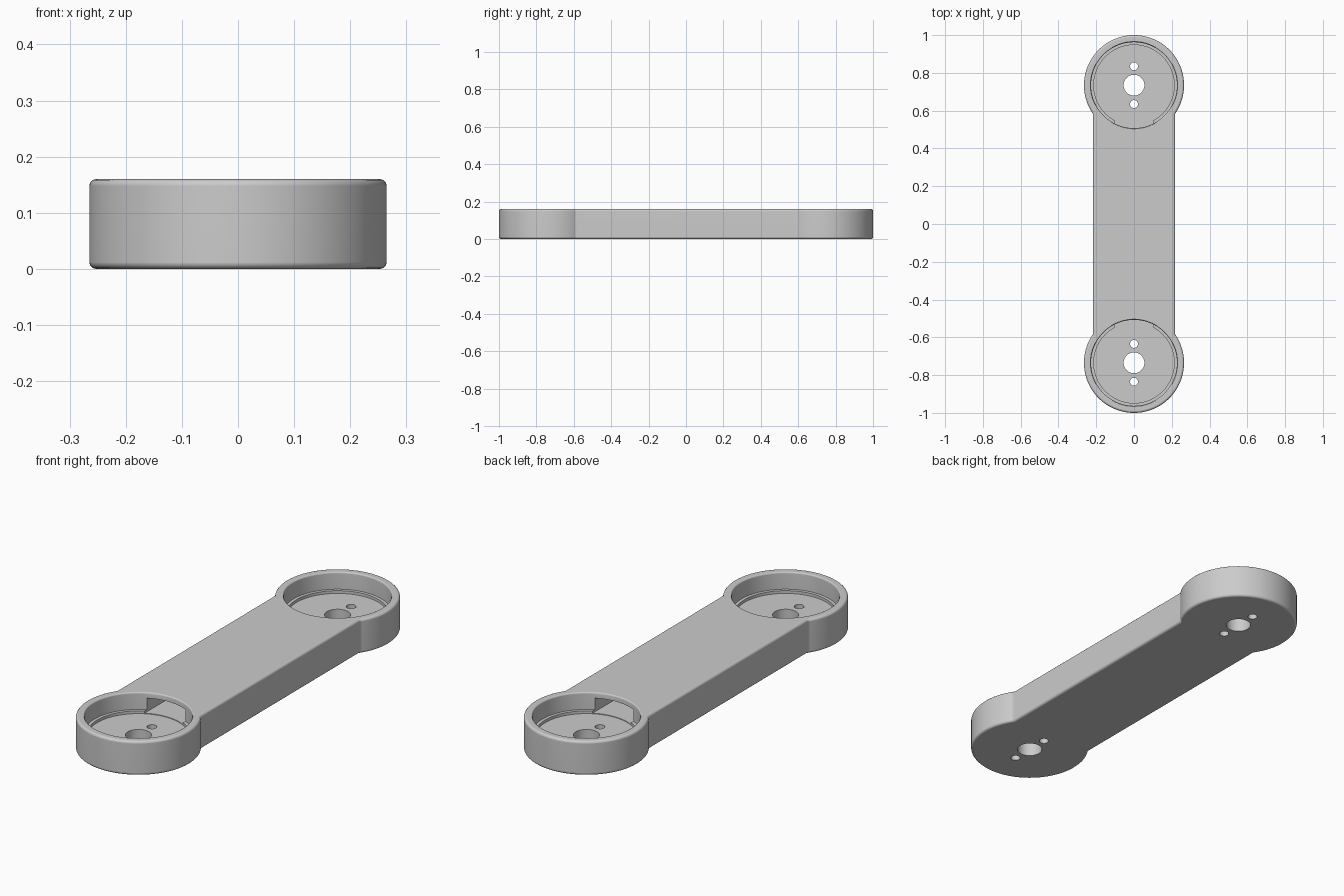
import bpy
import bmesh
from math import sin, cos, pi, asin, radians
from mathutils import Matrix

if "Cube" in bpy.data.objects:
    bpy.data.objects.remove(bpy.data.objects["Cube"], do_unlink=True)

HEIGHT = 0.16
HUB_Y, HUB_R = 0.735, 0.265
BAR_HALF = 0.218
FLOOR = 0.067

grey = bpy.data.materials.new("plain grey")
grey.use_nodes = True
grey.diffuse_color = (0.6, 0.6, 0.6, 1)
grey.node_tree.nodes["Principled BSDF"].inputs["Base Color"].default_value = (0.6, 0.6, 0.6, 1)


def finish(name, bm):
    bmesh.ops.recalc_face_normals(bm, faces=bm.faces)
    mesh = bpy.data.meshes.new(name)
    bm.to_mesh(mesh)
    bm.free()
    obj = bpy.data.objects.new(name, mesh)
    bpy.context.collection.objects.link(obj)
    obj.data.materials.append(grey)
    return obj


def lathe(name, profile, y, steps=96):
    """Closed solid of revolution about a vertical axis at (0, y)."""
    bm = bmesh.new()
    rings = [[bm.verts.new((r * cos(2 * pi * i / steps), y + r * sin(2 * pi * i / steps), z))
              for i in range(steps)] for r, z in profile]
    for a, b in zip(rings, rings[1:]):
        for i in range(steps):
            j = (i + 1) % steps
            bm.faces.new((a[i], a[j], b[j], b[i]))
    bm.faces.new(rings[0])
    bm.faces.new(rings[-1])
    return finish(name, bm)


# Link body: two round hubs joined by a straight bar, rims rounded
bm = bmesh.new()
neck = asin(BAR_HALF / HUB_R)
sweep, steps = 2 * pi - 2 * neck, 88
outline = []
for side in (1, -1):
    for i in range(steps + 1):
        a = -pi / 2 + neck + sweep * i / steps
        outline.append((side * HUB_R * cos(a), side * (HUB_Y + HUB_R * sin(a))))
base = bm.faces.new([bm.verts.new((x, y, 0)) for x, y in outline])
top = bmesh.ops.extrude_face_region(bm, geom=[base], use_keep_orig=True)["geom"]
bmesh.ops.translate(bm, vec=(0, 0, HEIGHT), verts=[v for v in top if isinstance(v, bmesh.types.BMVert)])
bmesh.ops.recalc_face_normals(bm, faces=bm.faces)
rims = [e for e in bm.edges if abs(e.verts[0].co.z - e.verts[1].co.z) < 0.001]
bmesh.ops.bevel(bm, geom=rims, offset=0.012, segments=3, profile=0.5, affect='EDGES')
body = finish("link_body", bm)

# Cutters: stepped hub pockets, shaft holes and screw holes
pocket = [(0.213, FLOOR), (0.213, 0.08), (0.2275, 0.08), (0.2275, 0.153),
          (0.23, 0.158), (0.235, HEIGHT + 0.001), (0.235, 0.2)]
cutters = []
for y in (-HUB_Y, HUB_Y):
    cutters.append(lathe("pocket_cutter", pocket, y))
    cutters.append(lathe("shaft_cutter", [(0.055, -0.1), (0.055, 0.1)], y, 48))
    for offset in (-0.1, 0.1):
        cutters.append(lathe("screw_cutter", [(0.021, -0.1), (0.021, 0.1)], y + offset, 24))

# Cable channel running inside the bar between the pockets
bm = bmesh.new()
low, high = 0.07, 0.134
bmesh.ops.create_cube(bm, size=1, matrix=Matrix.Translation((0, 0, (low + high) / 2))
                      @ Matrix.Diagonal((0.2, 1.1, high - low, 1)))
cutters.append(finish("channel_cutter", bm))

bpy.ops.object.select_all(action='DESELECT')
bpy.context.view_layer.objects.active = body
body.select_set(True)
for cutter in cutters:
    cutter.hide_render = True
    mod = body.modifiers.new("cut", 'BOOLEAN')
    mod.operation = 'DIFFERENCE'
    mod.solver = 'EXACT'
    mod.object = cutter
    bpy.ops.object.modifier_apply(modifier=mod.name)
    bpy.data.objects.remove(cutter, do_unlink=True)

# Smooth the curved walls while keeping crisp edges and flat faces
bpy.ops.object.shade_smooth_by_angle(angle=radians(35))
normals = body.modifiers.new("flat_faces", 'WEIGHTED_NORMAL')
normals.keep_sharp = True
